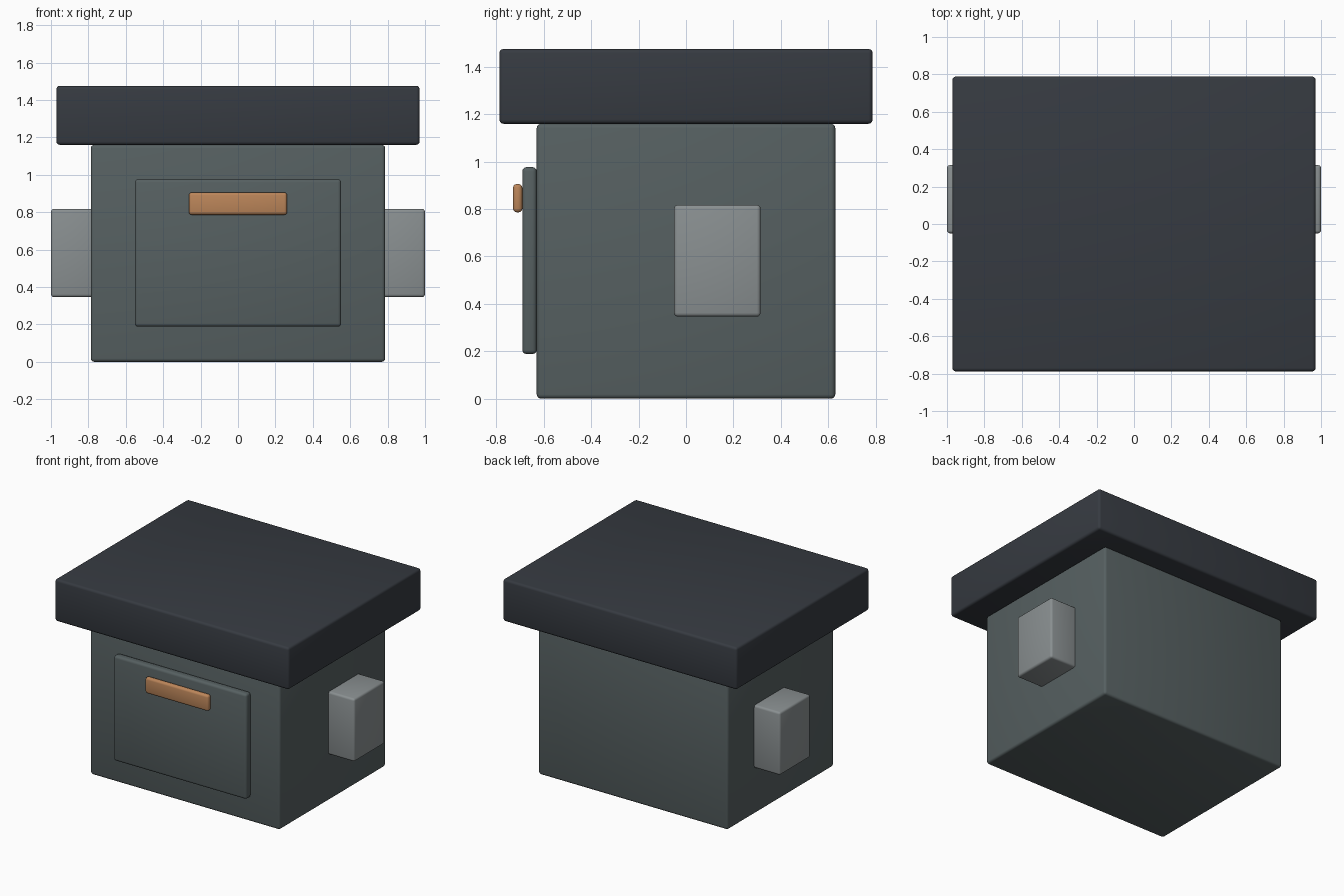
import bpy, math

if "Cube" in bpy.data.objects:
    bpy.data.objects.remove(bpy.data.objects["Cube"])


def material(name, rgb):
    m = bpy.data.materials.new(name)
    m.diffuse_color = (*rgb, 1.0)
    m.use_nodes = True
    m.node_tree.nodes["Principled BSDF"].inputs["Base Color"].default_value = m.diffuse_color
    return m


SLATE = material("slate grey", (0.093, 0.117, 0.120))
CHARCOAL = material("charcoal", (0.037, 0.043, 0.053))
STEEL = material("light steel", (0.254, 0.279, 0.285))
COPPER = material("copper", (0.500, 0.236, 0.101))


def box(name, lo, hi, mat, bevel=0.018):
    """Rounded box between two corners."""
    centre = [(a + b) / 2 for a, b in zip(lo, hi)]
    bpy.ops.mesh.primitive_cube_add(size=1, location=centre)
    ob = bpy.context.object
    ob.name = name
    ob.scale = [b - a for a, b in zip(lo, hi)]
    bpy.ops.object.transform_apply(location=False, rotation=False, scale=True)
    ob.data.materials.append(mat)
    mod = ob.modifiers.new("soft edges", 'BEVEL')
    mod.width = bevel
    mod.segments = 3
    bpy.ops.object.modifier_apply(modifier=mod.name)
    bpy.ops.object.shade_smooth_by_angle(angle=math.radians(35))
    return ob


# Main housing and overhanging lid
box("body", (-0.787, -0.63, 0), (0.787, 0.63, 1.16), SLATE)
box("lid", (-0.971, -0.788, 1.16), (0.971, 0.788, 1.476), CHARCOAL)

# Front door panel with its handle bar
box("door", (-0.552, -0.691, 0.188), (0.552, -0.63, 0.977), SLATE)
box("handle", (-0.263, -0.730, 0.786), (0.263, -0.691, 0.906), COPPER, 0.016)

# Side blocks, mirrored left and right, sunk a little into the body
for side, name in ((-1, "left_side_block"), (1, "right_side_block")):
    x0, x1 = sorted((side * 0.75, side * 1.0))
    box(name, (x0, -0.05, 0.346), (x1, 0.315, 0.818), STEEL, 0.016)
